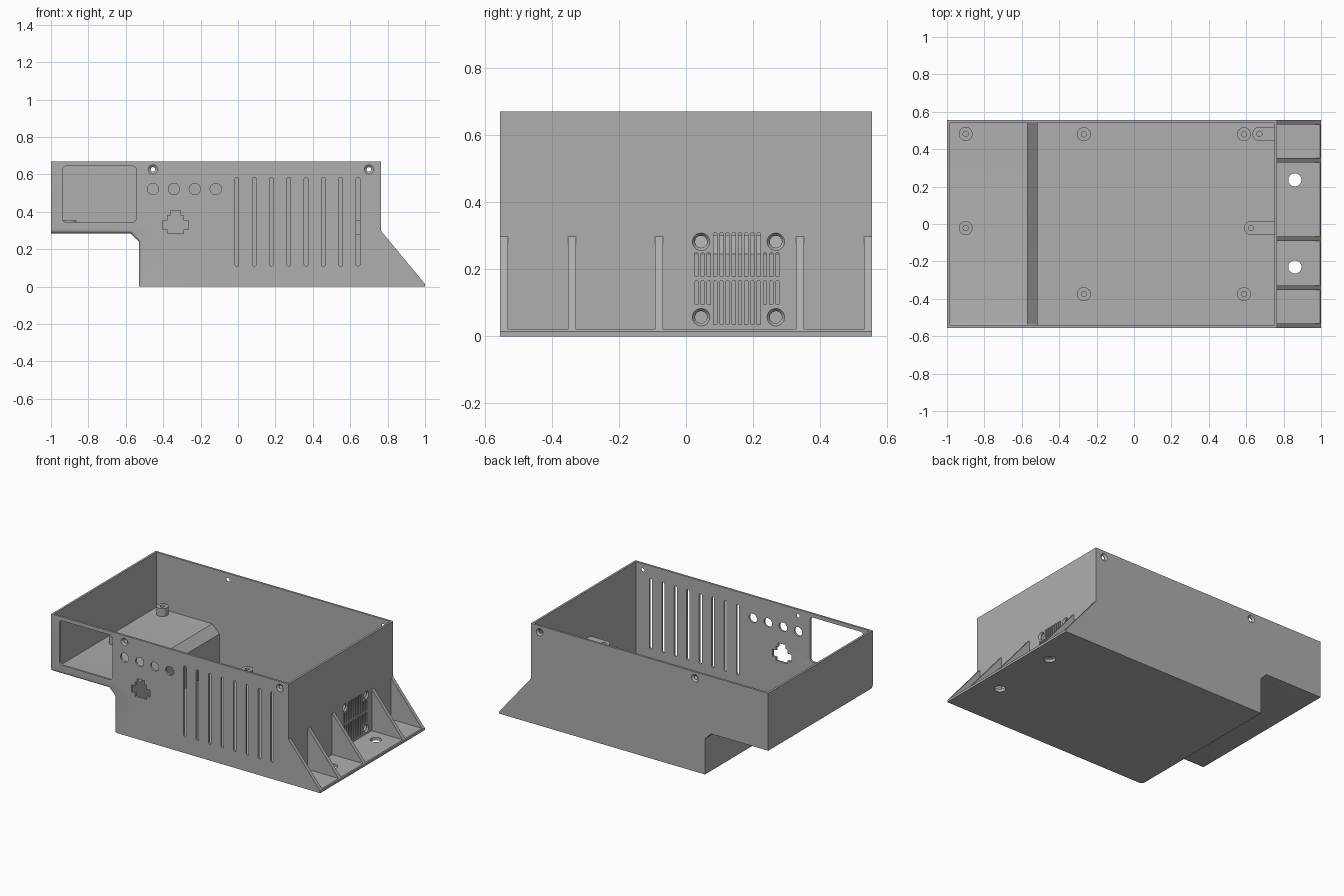
import bpy, bmesh, math
from mathutils import Matrix, Vector

cube = bpy.data.objects.get("Cube")
if cube:
    bpy.data.objects.remove(cube, do_unlink=True)

grey = bpy.data.materials.new("plain grey")
grey.use_nodes = True
tone = (0.43, 0.43, 0.43, 1)
grey.diffuse_color = tone
grey.node_tree.nodes["Principled BSDF"].inputs["Base Color"].default_value = tone

RIGHT, BACK, TOP = 0.765, 0.555, 0.67
WALL, FLOOR = 0.014, 0.02


def rounded(cx, cy, w, h, r, seg=8):
    """Rounded rectangle; a full radius gives a slot or a circle."""
    pts = []
    for k, (sx, sy) in enumerate([(1, 1), (-1, 1), (-1, -1), (1, -1)]):
        for i in range(seg + 1):
            a = (k + i / seg) * math.pi / 2
            p = (cx + sx * (w / 2 - r) + r * math.cos(a),
                 cy + sy * (h / 2 - r) + r * math.sin(a))
            if not pts or math.dist(p, pts[-1]) > 1e-5:
                pts.append(p)
    if math.dist(pts[0], pts[-1]) < 1e-5:
        pts.pop()
    return pts


def circle(cx, cy, r):
    return rounded(cx, cy, 2 * r, 2 * r, r)


def prism(bm, pts, axis, a, b):
    """Extrude a 2D outline along an axis from a to b."""
    def place(p, t):
        return {"x": (t, *p), "y": (p[0], t, p[1]), "z": (*p, t)}[axis]
    low = [bm.verts.new(place(p, a)) for p in pts]
    high = [bm.verts.new(place(p, b)) for p in pts]
    faces = [bm.faces.new(low), bm.faces.new(high)]
    for i in range(len(pts)):
        j = (i + 1) % len(pts)
        faces.append(bm.faces.new((low[i], low[j], high[j], high[i])))
    bmesh.ops.recalc_face_normals(bm, faces=faces)


def countersink(bm, spot, inward, r, depth=0.01, flare=0.013):
    """Cone straddling the surface, narrowing towards the inside."""
    turn = Vector(inward).to_track_quat("Z", "Y").to_matrix().to_4x4()
    bmesh.ops.create_cone(bm, cap_ends=True, segments=32, radius1=r + flare,
                          radius2=r - flare, depth=2 * depth,
                          matrix=Matrix.Translation(spot) @ turn)


def finish(name, bm, smooth=True):
    mesh = bpy.data.meshes.new(name)
    bm.to_mesh(mesh)
    bm.free()
    mesh.materials.append(grey)
    ob = bpy.data.objects.new(name, mesh)
    bpy.context.collection.objects.link(ob)
    if smooth:
        shade(ob)
    return ob


def activate(ob):
    bpy.ops.object.select_all(action="DESELECT")
    ob.select_set(True)
    bpy.context.view_layer.objects.active = ob


def shade(ob):
    activate(ob)
    bpy.ops.object.shade_smooth_by_angle(angle=math.radians(30))


def cut(ob, bm):
    cutter = finish("cutter", bm, smooth=False)
    cutter.hide_render = True
    activate(ob)
    mod = ob.modifiers.new("cut", "BOOLEAN")
    mod.operation, mod.solver, mod.object = "DIFFERENCE", "EXACT", cutter
    bpy.ops.object.modifier_apply(modifier=mod.name)
    bpy.data.objects.remove(cutter, do_unlink=True)


def stepped_block(outline, y0, y1, radius):
    """Stepped solid whose front lower edges at the step are rounded."""
    bm = bmesh.new()
    prism(bm, outline, "y", y0, y1)
    edges = []
    for e in bm.edges:
        mid = (e.verts[0].co + e.verts[1].co) / 2
        if abs(mid.y - y0) < 1e-4 and -0.95 < mid.x < -0.5:
            edges.append(e)
    bmesh.ops.bevel(bm, geom=edges, offset=radius, segments=5, profile=0.5,
                    affect="EDGES")
    return bm


# Open case with a raised shelf at one end
body = finish("case_body", stepped_block(
    [(-1, TOP), (-1, 0.285), (-0.575, 0.285), (-0.53, 0.24), (-0.53, 0),
     (RIGHT, 0), (RIGHT, TOP)], -BACK, BACK, 0.02), smooth=False)
cut(body, stepped_block(
    [(WALL - 1, 0.75), (WALL - 1, 0.3), (-0.57, 0.3), (-0.516, 0.246),
     (-0.516, FLOOR), (RIGHT - WALL, FLOOR), (RIGHT - WALL, 0.75)],
    WALL - BACK, BACK - WALL, 0.012))

# Front wall: window, round holes, vent slots, connector opening
front = bmesh.new()
span = ("y", -BACK - 0.05, -BACK + 0.04)
prism(front, rounded(-0.742, 0.495, 0.395, 0.3, 0.02), *span)
for i in range(4):
    prism(front, circle(-0.455 + 0.112 * i, 0.522, 0.03), *span)
for i in range(8):
    prism(front, rounded(-0.006 + 0.0925 * i, 0.347, 0.02, 0.475, 0.01), *span)
half = [(0.043, 0.283), (0.043, 0.305), (0.07, 0.305), (0.07, 0.353),
        (0.043, 0.353), (0.043, 0.38), (0.027, 0.38), (0.027, 0.406)]
prism(front, [(-0.334 + x, z) for x, z in half]
      + [(-0.334 - x, z) for x, z in reversed(half)], *span)
cut(body, front)

# Lid screw holes through the front and back walls
holes, sinks = bmesh.new(), bmesh.new()
for x in (-0.455, 0.7):
    prism(holes, circle(x, 0.627, 0.012), "y", -0.7, 0.7)
    for side in (-1, 1):
        countersink(sinks, (x, side * BACK, 0.627), (0, -side, 0), 0.025)
cut(body, holes)
cut(body, sinks)

# Fan grille and fan screws in the right wall
grille, sinks = bmesh.new(), bmesh.new()
span = ("x", RIGHT - 0.04, RIGHT + 0.04)
for i in range(14):
    length = 0.13 if 3 <= i <= 10 else 0.07
    for side in (-1, 1):
        z = 0.1715 + side * (0.0065 + length / 2)
        prism(grille, rounded(0.031 + 0.0186 * i, z, 0.01, length, 0.002, 2), *span)
for y in (0.045, 0.268):
    for z in (0.057, 0.282):
        prism(grille, circle(y, z, 0.018), *span)
        countersink(sinks, (RIGHT, y, z), (-1, 0, 0), 0.026, flare=0.008)
cut(body, grille)
cut(body, sinks)
shade(body)

# Mounting flange with two bolt holes
bm = bmesh.new()
prism(bm, [(RIGHT, 0), (1, 0), (1, 0.015), (0.995, FLOOR), (RIGHT, FLOOR)],
      "y", -BACK, BACK)
flange = finish("mounting_flange", bm, smooth=False)
bm = bmesh.new()
for y in (0.236, -0.23):
    prism(bm, circle(0.86, y, 0.035), "z", -0.1, 0.1)
cut(flange, bm)
shade(flange)

# Triangular ribs bracing the flange
for i, y in enumerate((-0.543, -0.34, -0.08, 0.34, 0.543)):
    bm = bmesh.new()
    prism(bm, [(RIGHT, FLOOR), (0.995, FLOOR), (RIGHT, 0.298)], "y",
          y - 0.012, y + 0.012)
    finish(f"flange_rib_{i + 1}", bm, smooth=False)


# Standing screw bosses on the shelf and floor
def boss(name, x, y, base, top):
    bm = bmesh.new()
    line = [(0, base + 0.01), (0.014, base + 0.01), (0.014, top),
            (0.037, top), (0.037, base)]
    verts = [bm.verts.new((x + r, y, z)) for r, z in line]
    edges = [bm.edges.new(pair) for pair in zip(verts, verts[1:])]
    bmesh.ops.spin(bm, geom=verts + edges, cent=(x, y, 0), axis=(0, 0, 1),
                   angle=math.tau, steps=32)
    bmesh.ops.remove_doubles(bm, verts=bm.verts, dist=1e-5)
    bmesh.ops.recalc_face_normals(bm, faces=bm.faces)
    finish(name, bm)


for i, y in enumerate((-0.022, 0.482)):
    boss(f"shelf_boss_{i + 1}", -0.9, y, 0.3, 0.353)
for i, x in enumerate((-0.268, 0.588)):
    for j, y in enumerate((-0.375, 0.48)):
        boss(f"floor_boss_{2 * i + j + 1}", x, y, FLOOR, 0.1)

# Bosses carried on arms from the right wall
for i, (x, y) in enumerate(((0.67, 0.482), (0.625, -0.022))):
    bm = bmesh.new()
    arc = [(x - 0.037 * math.cos(a), y + 0.037 * math.sin(a))
           for a in (math.pi * (k / 16 - 0.5) for k in range(17))]
    end = RIGHT - WALL
    prism(bm, [(end, y - 0.037)] + arc + [(end, y + 0.037)], "z", 0.28, 0.353)
    arm = finish(f"wall_boss_{i + 1}", bm, smooth=False)
    bm = bmesh.new()
    prism(bm, circle(x, y, 0.014), "z", 0.295, 0.4)
    cut(arm, bm)
    shade(arm)
